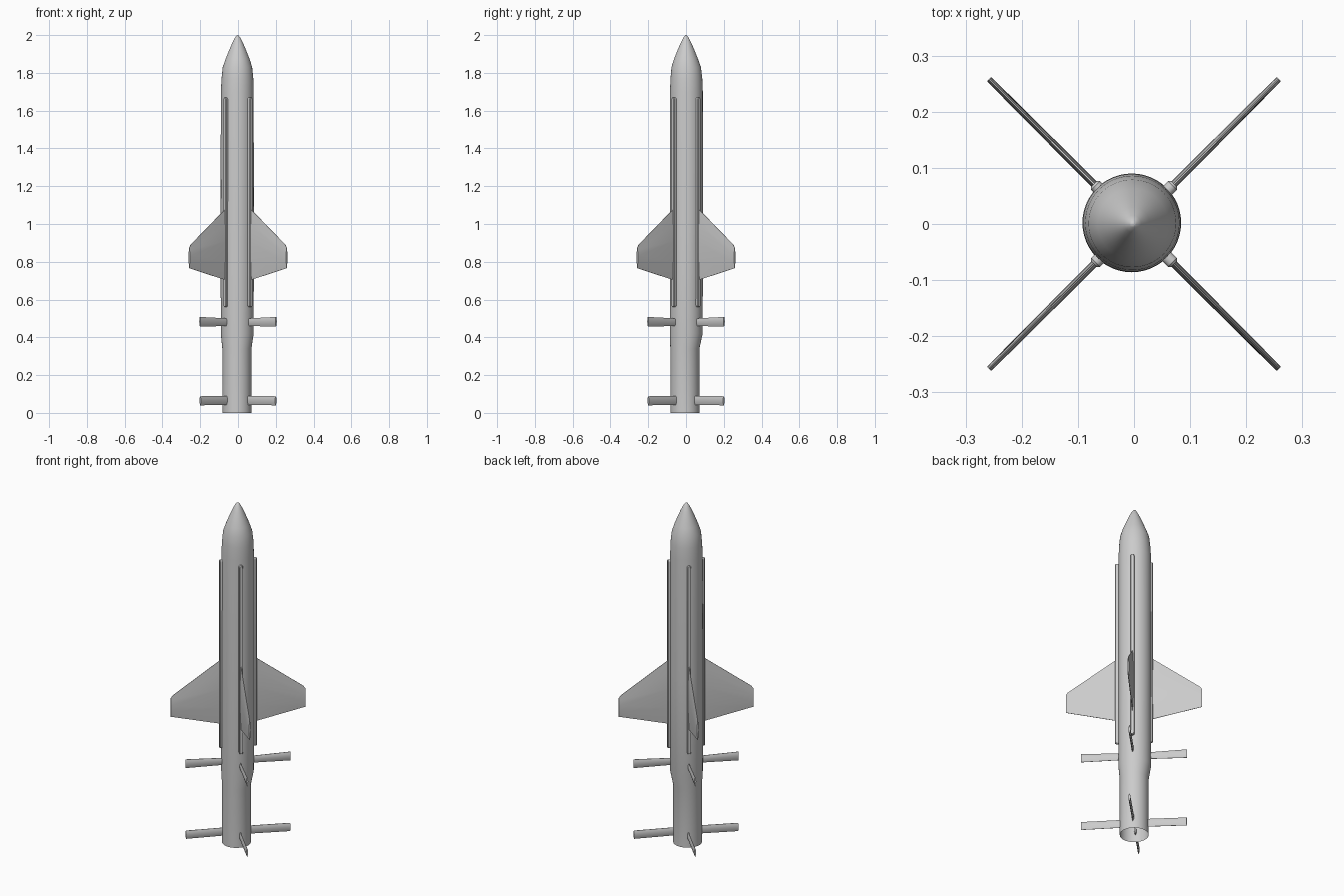
import bpy, bmesh, math
from mathutils import Matrix, Vector

if "Cube" in bpy.data.objects:
    bpy.data.objects.remove(bpy.data.objects["Cube"])


def make_object(name, bm, angle=30):
    bmesh.ops.recalc_face_normals(bm, faces=bm.faces)
    mesh = bpy.data.meshes.new(name)
    bm.to_mesh(mesh)
    bm.free()
    obj = bpy.data.objects.new(name, mesh)
    bpy.context.collection.objects.link(obj)
    bpy.ops.object.select_all(action='DESELECT')
    obj.select_set(True)
    bpy.context.view_layer.objects.active = obj
    bpy.ops.object.shade_smooth_by_angle(angle=math.radians(angle))
    return obj


def loft(bm, loops, closed_ends=True):
    """Skin a series of equal-length vertex loops."""
    rings = [[bm.verts.new(p) for p in loop] for loop in loops]
    n = len(rings[0])
    for a, b in zip(rings, rings[1:]):
        for i in range(n):
            j = (i + 1) % n
            bm.faces.new((a[i], a[j], b[j], b[i]))
    if closed_ends:
        bm.faces.new(rings[0])
        bm.faces.new(rings[-1])
    return rings


# Body: open tail tube, shoulder, long cylinder and pointed nose
SEG = 48
profile = [  # radius, z, centre x, centre y
    (0.077, 0.0, -0.006, -0.006), (0.077, 0.34, -0.006, -0.006),
    (0.087, 0.42, -0.004, 0.001), (0.088, 1.0, -0.004, 0.002),
    (0.087, 1.70, -0.004, 0.002), (0.084, 1.77, -0.003, 0.002),
    (0.078, 1.83, -0.003, 0.001), (0.063, 1.875, -0.002, 0.0),
    (0.047, 1.915, -0.002, 0.0), (0.030, 1.955, -0.002, 0.0),
    (0.015, 1.985, -0.002, 0.0), (0.006, 1.997, -0.002, 0.0)]
bm = bmesh.new()
rings = loft(bm, [[(cx + r * math.cos(2 * math.pi * i / SEG),
                    cy + r * math.sin(2 * math.pi * i / SEG), z)
                   for i in range(SEG)] for r, z, cx, cy in profile], False)
tip = bm.verts.new((-0.002, 0, 2.0))
for i in range(SEG):
    bm.faces.new((rings[-1][i], rings[-1][(i + 1) % SEG], tip))
make_object("body", bm)


def blade_loop(x, z_low, z_high, thick):
    """Thin streamlined section at radial distance x."""
    section = [(0, 0.15), (0.25, 0.8), (0.55, 1), (0.8, 0.8), (1, 0.2)]
    side = [(x, t * thick / 2, z_low + f * (z_high - z_low)) for f, t in section]
    return side + [(px, -py, pz) for px, py, pz in reversed(side)]


def blade(name, stations, angle):
    bm = bmesh.new()
    loft(bm, [blade_loop(*s) for s in stations])
    bm.transform(Matrix.Rotation(angle, 4, 'Z'))
    make_object(name, bm)


def rail(name, angle):
    """Long strip with rounded ends along the body."""
    w, z0, z1 = 0.011, 0.56, 1.67
    outline = [(w * math.cos(math.pi * i / 8), z1 - w + w * math.sin(math.pi * i / 8))
               for i in range(9)]
    outline += [(-w * math.cos(math.pi * i / 8), z0 + w - w * math.sin(math.pi * i / 8))
                for i in range(9)]
    mid = (z0 + z1) / 2
    bm = bmesh.new()
    loops = []
    for x, inset in ((0.075, 0), (0.097, 0), (0.101, 0.003)):
        loops.append([(x, y * (1 - inset / w), z - math.copysign(inset, z - mid))
                      for y, z in outline])
    loft(bm, loops)
    bm.transform(Matrix.Rotation(angle, 4, 'Z'))
    make_object(name, bm)


# Four diagonal sets of rail, wing, middle fin and tail fin
for k in range(4):
    a = math.radians(45 + 90 * k)
    rail(f"rail_{k + 1}", a)
    blade(f"wing_{k + 1}", [(0.08, 0.70, 1.09, 0.014), (0.355, 0.764, 0.89, 0.011),
                            (0.365, 0.766, 0.875, 0.010)], a)
    blade(f"middle_fin_{k + 1}", [(0.07, 0.46, 0.50, 0.012),
                                  (0.285, 0.457, 0.508, 0.011)], a)
    blade(f"tail_fin_{k + 1}", [(0.065, 0.043, 0.09, 0.012),
                                (0.283, 0.04, 0.088, 0.011)], a)
